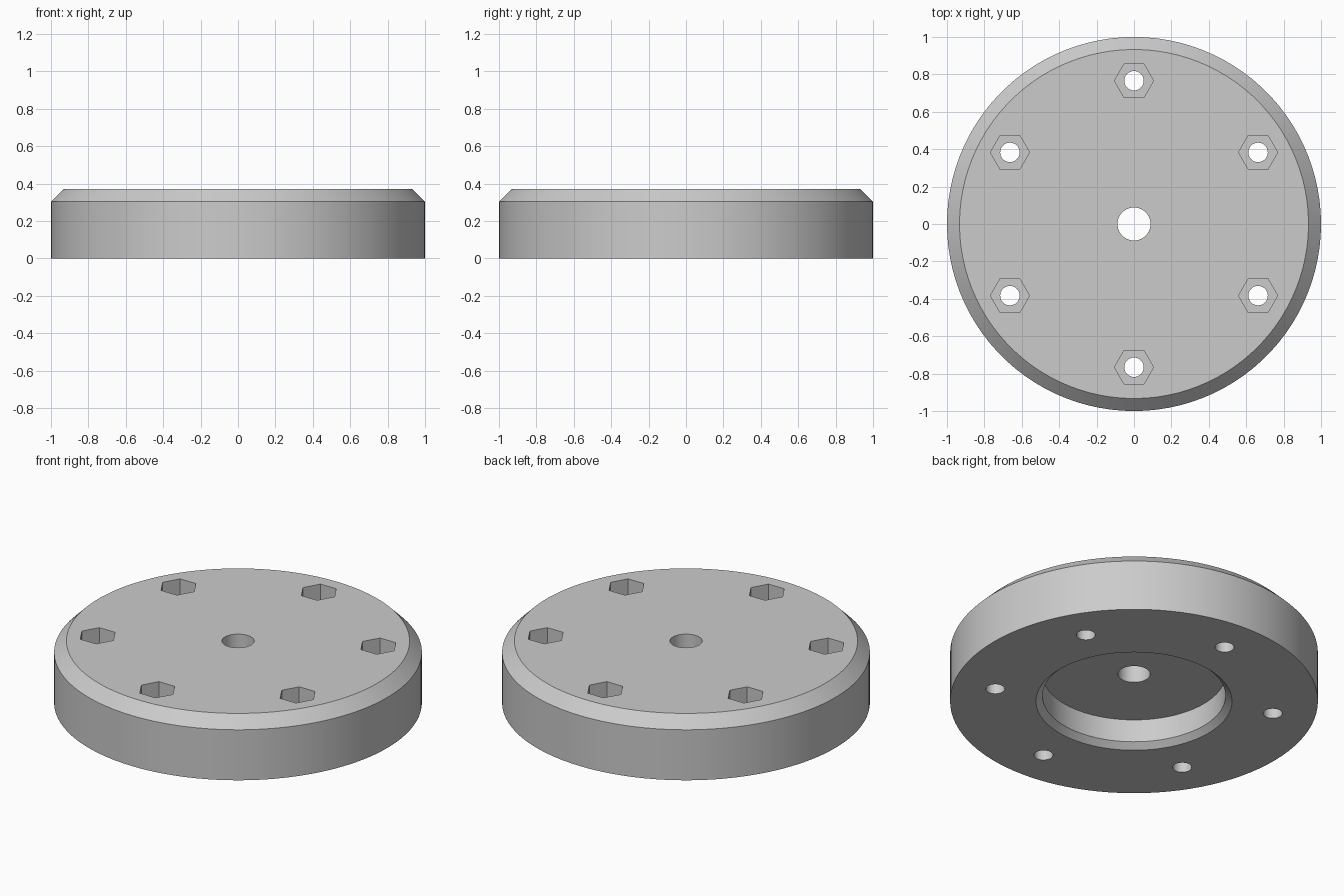
import bpy, bmesh, math
from mathutils import Matrix, Vector

cube = bpy.data.objects.get("Cube")
if cube:
    bpy.data.objects.remove(cube, do_unlink=True)

HEIGHT = 0.37
BOLT_CIRCLE = 0.766


def make_object(name, bm):
    bmesh.ops.recalc_face_normals(bm, faces=bm.faces)
    mesh = bpy.data.meshes.new(name)
    bm.to_mesh(mesh)
    bm.free()
    obj = bpy.data.objects.new(name, mesh)
    bpy.context.scene.collection.objects.link(obj)
    return obj


def lathe(name, profile, steps):
    """Spin a closed (radius, height) outline about z."""
    bm = bmesh.new()
    verts = [bm.verts.new((r, 0, z)) for r, z in profile]
    edges = [bm.edges.new((v, verts[i - 1])) for i, v in enumerate(verts)]
    bmesh.ops.spin(bm, geom=verts + edges, cent=(0, 0, 0), axis=(0, 0, 1),
                   angle=math.tau, steps=steps, use_duplicate=False)
    bmesh.ops.remove_doubles(bm, verts=bm.verts, dist=0.0001)
    return make_object(name, bm)


def prism_ring(name, sides, radius, bottom, top):
    """Six upright prisms spaced around the bolt circle."""
    bm = bmesh.new()
    for i in range(6):
        a = math.radians(30 + 60 * i)
        centre = Vector((BOLT_CIRCLE * math.cos(a), BOLT_CIRCLE * math.sin(a),
                         (bottom + top) / 2))
        # a corner of every prism points along x
        turn = Matrix.Rotation(math.pi / 2, 4, 'Z')
        bmesh.ops.create_cone(bm, cap_ends=True, segments=sides,
                              radius1=radius, radius2=radius,
                              depth=top - bottom,
                              matrix=Matrix.Translation(centre) @ turn)
    obj = make_object(name, bm)
    obj.hide_render = True
    return obj


# Disc: bevelled top rim, centre bore, chamfered recess underneath
disc = lathe("disc_body", [
    (0.088, HEIGHT), (0.933, HEIGHT), (1.0, 0.303), (1.0, 0.0),
    (0.533, 0.0), (0.498, 0.033), (0.498, 0.17), (0.088, 0.17)], 100)

# Bolt holes and hexagonal nut pockets
cutters = [prism_ring("bolt_hole_cutter", 32, 0.052, -0.1, HEIGHT + 0.1),
           prism_ring("nut_pocket_cutter", 6, 0.1045, HEIGHT - 0.18, HEIGHT + 0.1)]
for cutter in cutters:
    mod = disc.modifiers.new(cutter.name, 'BOOLEAN')
    mod.operation = 'DIFFERENCE'
    mod.solver = 'EXACT'
    mod.object = cutter

bpy.context.view_layer.update()
graph = bpy.context.evaluated_depsgraph_get()
result = bpy.data.meshes.new_from_object(disc.evaluated_get(graph))
disc.modifiers.clear()
disc.data = result
for cutter in cutters:
    bpy.data.objects.remove(cutter, do_unlink=True)

# Single grey finish
colour = (0.6, 0.6, 0.6, 1)
mat = bpy.data.materials.new("plain_grey")
mat.use_nodes = True
mat.diffuse_color = colour
for node in mat.node_tree.nodes:
    if node.type == 'BSDF_PRINCIPLED':
        node.inputs["Base Color"].default_value = colour
disc.data.materials.clear()
disc.data.materials.append(mat)

# Smooth round walls, crisp edges
for other in bpy.context.selected_objects:
    other.select_set(False)
disc.select_set(True)
bpy.context.view_layer.objects.active = disc
bpy.ops.object.shade_smooth_by_angle(angle=math.radians(30))
